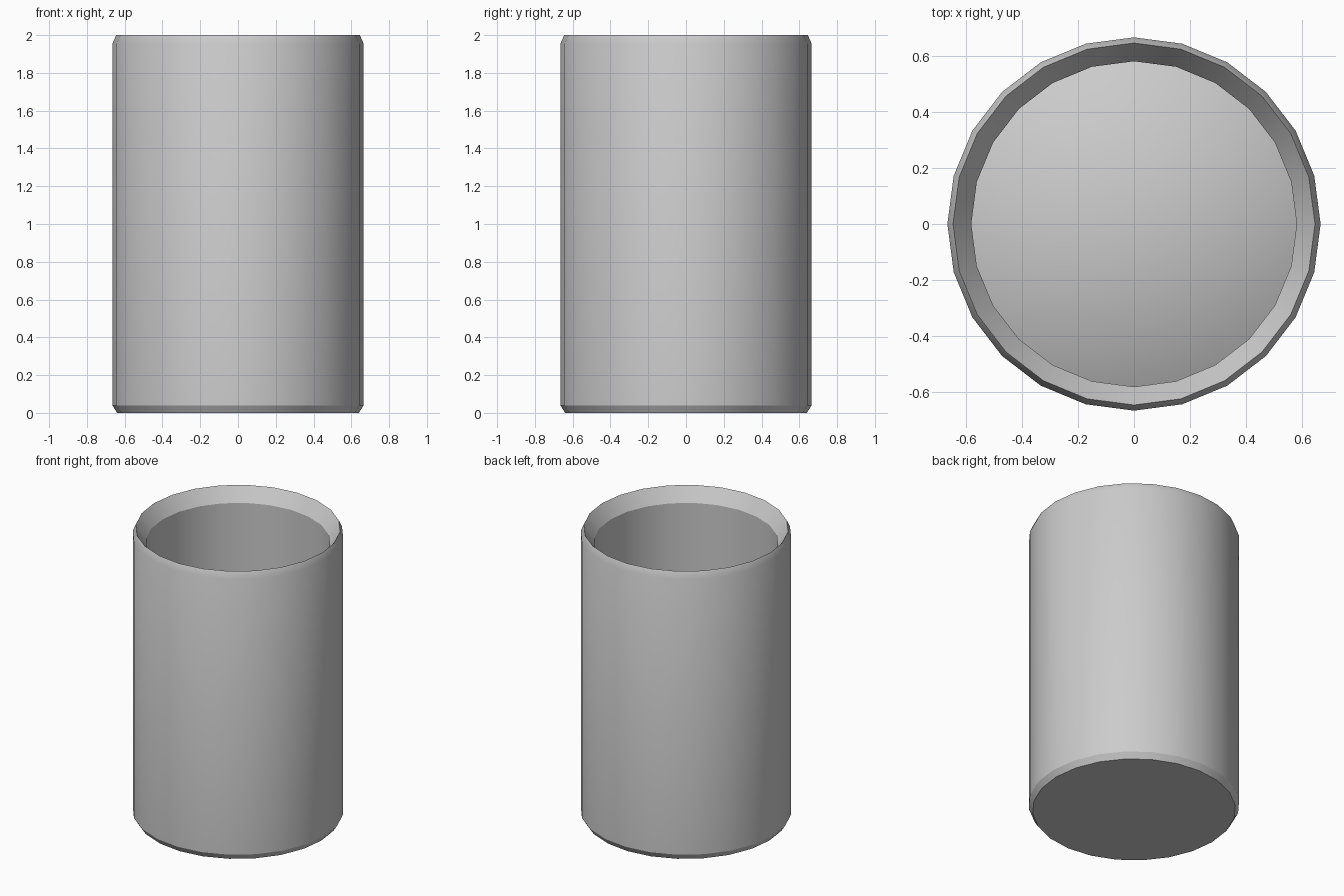
import bpy, bmesh, math

if "Cube" in bpy.data.objects:
    bpy.data.objects.remove(bpy.data.objects["Cube"])

SIDES = 24


def lathe(name, profile):
    """Spin (radius, z) points round z; a radius of 0 closes to a pole."""
    bm = bmesh.new()
    rings = []
    for r, z in profile:
        n = SIDES if r > 0 else 1
        rings.append([bm.verts.new((r * math.cos(2 * math.pi * i / SIDES),
                                    r * math.sin(2 * math.pi * i / SIDES), z))
                      for i in range(n)])
    for a, b in zip(rings, rings[1:]):
        for i in range(SIDES):
            j = (i + 1) % SIDES
            if len(b) == 1:
                bm.faces.new((a[i], a[j], b[0]))
            else:
                bm.faces.new((a[i], a[j], b[j], b[i]))
    # flat underside
    bm.faces.new(list(reversed(rings[0])))
    bmesh.ops.recalc_face_normals(bm, faces=bm.faces)
    mesh = bpy.data.meshes.new(name)
    bm.to_mesh(mesh)
    bm.free()
    obj = bpy.data.objects.new(name, mesh)
    bpy.context.collection.objects.link(obj)
    bpy.ops.object.select_all(action='DESELECT')
    obj.select_set(True)
    bpy.context.view_layer.objects.active = obj
    bpy.ops.object.shade_smooth_by_angle(angle=math.radians(25))
    return obj


# Open cup: chamfered base, straight wall, bevelled lip, hollow with raised floor
lathe("cup", [
    (0.64, 0.0), (0.665, 0.04), (0.665, 1.955), (0.645, 2.0),
    (0.58, 1.905), (0.58, 0.06), (0.0, 0.34),
])
